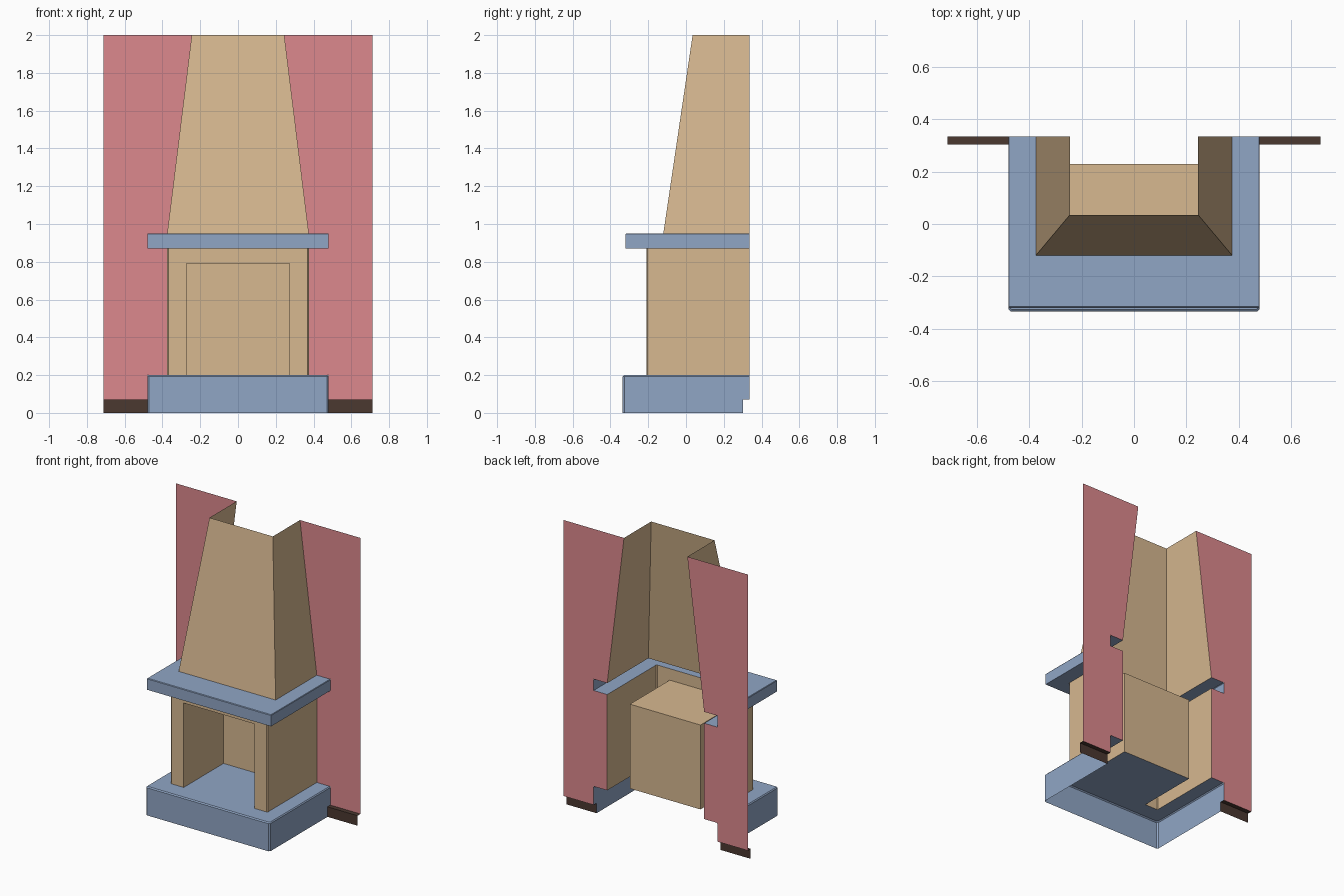
import bpy

if "Cube" in bpy.data.objects:
    bpy.data.objects.remove(bpy.data.objects["Cube"])

BACK = 0.335      # wall plane
SKIRT_Y = 0.303   # skirting front
SKIRT_Z = 0.07


def material(name, rgb):
    m = bpy.data.materials.new(name)
    m.diffuse_color = (*rgb, 1)
    m.use_nodes = True
    m.node_tree.nodes["Principled BSDF"].inputs["Base Color"].default_value = m.diffuse_color
    return m


stone = material("blue_stone", (0.28, 0.38, 0.56))
plaster = material("tan_plaster", (0.68, 0.48, 0.28))
paint = material("red_paint", (0.72, 0.25, 0.27))
wood = material("dark_wood", (0.07, 0.04, 0.03))


def build(name, polys, mat, mirror=False):
    """Make an object from a list of polygons (each a list of points)."""
    verts, faces = [], []
    for p in polys:
        ids = []
        for co in p:
            co = tuple(round(c, 5) for c in co)
            if co not in verts:
                verts.append(co)
            ids.append(verts.index(co))
        faces.append(ids)
    me = bpy.data.meshes.new(name)
    me.from_pydata(verts, [], faces)
    me.update()
    me.materials.append(mat)
    ob = bpy.data.objects.new(name, me)
    bpy.context.collection.objects.link(ob)
    if mirror:
        m = ob.modifiers.new("mirror", 'MIRROR')
        m.use_mirror_merge = False
    return ob


def u_path(w, front, z, c=0, back=BACK):
    """U-shaped outline open at the wall, corners chamfered by c."""
    half = [(w, front + c, z), (w, back, z)]
    if c:
        half.insert(0, (w - c, front, z))
    return [(-x, y, zz) for x, y, zz in reversed(half)] + half


def loft(sections):
    polys = []
    for a, b in zip(sections, sections[1:]):
        for i in range(len(a) - 1):
            polys.append([a[i], a[i + 1], b[i + 1], b[i]])
    return polys


# Hearth: stepped round the skirting, bevelled, hollow below
hearth = loft([u_path(0.48, -0.335, 0, 0.01, SKIRT_Y),
               u_path(0.48, -0.335, SKIRT_Z, 0.01, SKIRT_Y)])
hearth += loft([u_path(0.48, -0.335, SKIRT_Z, 0.01),
                u_path(0.48, -0.335, 0.193, 0.01),
                u_path(0.474, -0.327, 0.2, 0.008),
                u_path(0.375, -0.21, 0.2, 0.006)])
FW, FRONT, FB, FT = 0.273, -0.21, 0.23, 0.79   # firebox half width, front, back, top
hearth.append([(-FW, FRONT, 0.2), (FW, FRONT, 0.2), (FW, FB, 0.2), (-FW, FB, 0.2)])
build("hearth", hearth, stone)

# Surround: side walls plus a front with an opening
surround = loft([u_path(0.375, FRONT, 0.2, 0.006), u_path(0.375, FRONT, 0.87, 0.006)])
del surround[2]
e = 0.369
surround += [
    [(-e, FRONT, 0.2), (-FW, FRONT, 0.2), (-FW, FRONT, FT), (-e, FRONT, FT)],
    [(FW, FRONT, 0.2), (e, FRONT, 0.2), (e, FRONT, FT), (FW, FRONT, FT)],
    [(-e, FRONT, FT), (-FW, FRONT, FT), (FW, FRONT, FT), (e, FRONT, FT),
     (e, FRONT, 0.87), (-e, FRONT, 0.87)]]
build("surround", surround, plaster)

# Firebox lining: arch profile run backwards, closed at the rear
arch = [(-FW, 0.2), (-FW, FT), (FW, FT), (FW, 0.2)]
rear = [(x, FB, z) for x, z in arch]
firebox = loft([rear, [(x, FRONT, z) for x, z in arch]])
firebox.append(rear[::-1])
build("firebox", firebox, plaster)

# Mantel shelf
build("mantel", loft([u_path(0.375, FRONT, 0.87),
                      u_path(0.48, -0.32, 0.87),
                      u_path(0.48, -0.32, 0.946),
                      u_path(0.477, -0.316, 0.95),
                      u_path(0.375, -0.12, 0.95)]), stone)

# Tapered chimney hood
build("chimney_hood", loft([u_path(0.375, -0.12, 0.95), u_path(0.245, 0.035, 2)]), plaster)

# Wall panels cut round the fireplace outline
edge = [(0.48, SKIRT_Z), (0.48, 0.2), (0.375, 0.2), (0.375, 0.87),
        (0.48, 0.87), (0.48, 0.95), (0.375, 0.95), (0.245, 2)]
OUT = 0.713
wall = [[(x0, BACK, z0), (OUT, BACK, z0), (OUT, BACK, z1), (x1, BACK, z1)]
        for (x0, z0), (x1, z1) in zip(edge, edge[1:]) if z1 > z0]
build("wall", wall, paint, mirror=True)

# Skirting boards: front plate and top ledge
board = [(SKIRT_Y, 0), (SKIRT_Y, SKIRT_Z), (BACK, SKIRT_Z)]
build("skirting", loft([[(OUT, y, z) for y, z in board],
                        [(0.48, y, z) for y, z in board]]), wood, mirror=True)
